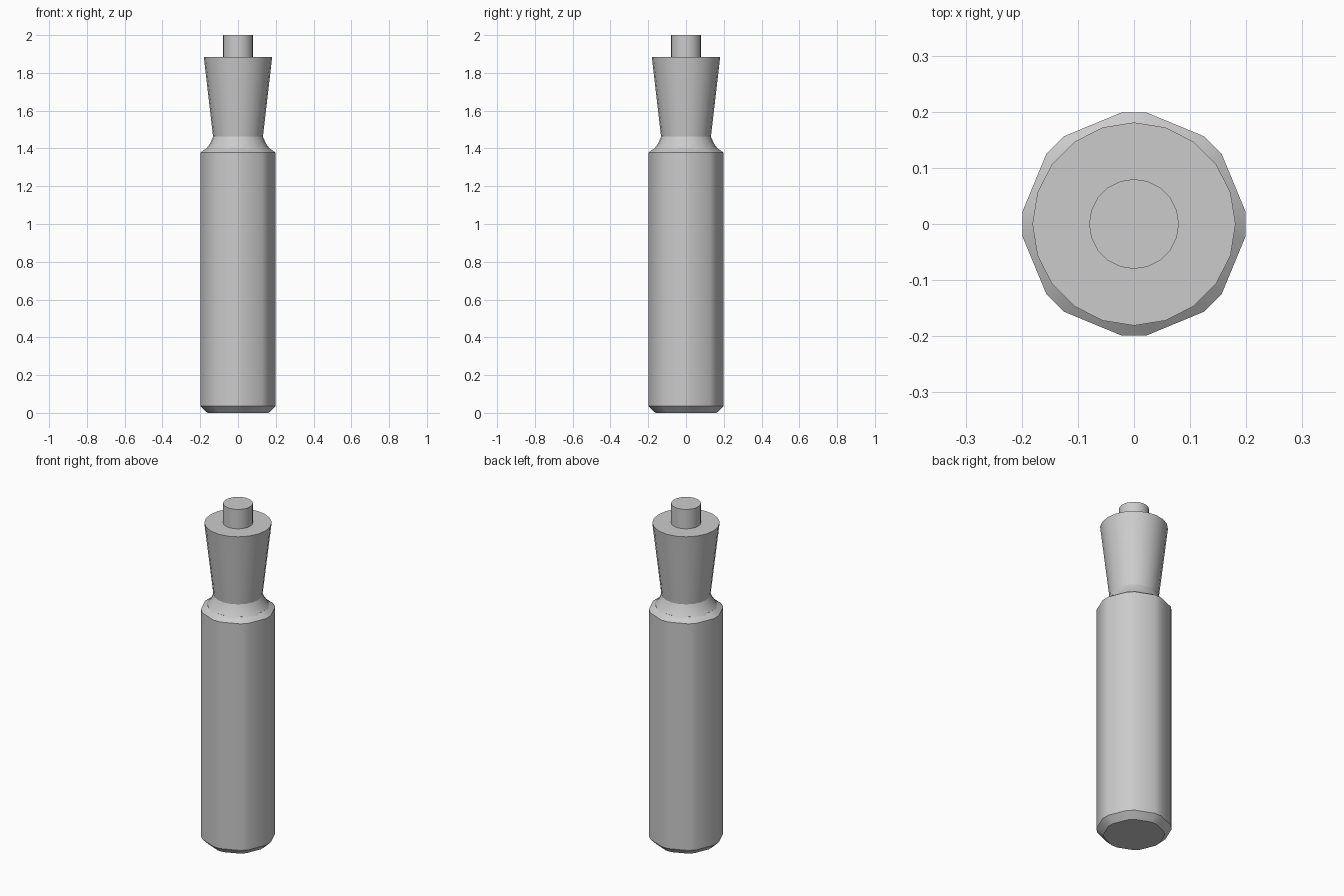
import bpy, bmesh
from math import cos, sin, radians, tau

if "Cube" in bpy.data.objects:
    bpy.data.objects.remove(bpy.data.objects["Cube"])

def loft(name, angles, profile):
    """Stack rings of (radius, z) over the given angles, capped at both ends."""
    bm = bmesh.new()
    rings = [[bm.verts.new((r * cos(a), r * sin(a), z)) for a in angles] for r, z in profile]
    n = len(angles)
    for lo, hi in zip(rings, rings[1:]):
        for i in range(n):
            j = (i + 1) % n
            bm.faces.new((lo[i], lo[j], hi[j], hi[i]))
    bm.faces.new(rings[0][::-1])
    bm.faces.new(rings[-1])
    me = bpy.data.meshes.new(name)
    bm.to_mesh(me)
    bm.free()
    ob = bpy.data.objects.new(name, me)
    bpy.context.collection.objects.link(ob)
    bpy.ops.object.select_all(action='DESELECT')
    ob.select_set(True)
    bpy.context.view_layer.objects.active = ob
    bpy.ops.object.shade_smooth_by_angle(angle=radians(30))
    return ob

# Octagon with bevelled corners for the body, plain 20-gon for the rest
octagon = [radians(45 * k + d) for k in range(8) for d in (-6.4, 6.4)]
circle = [tau * k / 20 for k in range(20)]

# Body with chamfered ends
loft("body", octagon, [(0.163, 0), (0.2, 0.036), (0.2, 1.378), (0.165, 1.403)])

# Flared neck blending into the body
loft("neck", circle, [(0.172, 1.392), (0.163, 1.405), (0.147, 1.428),
                      (0.132, 1.462), (0.181, 1.885)])

# Tip peg
loft("tip", circle, [(0.08, 1.87), (0.08, 2.0)])
